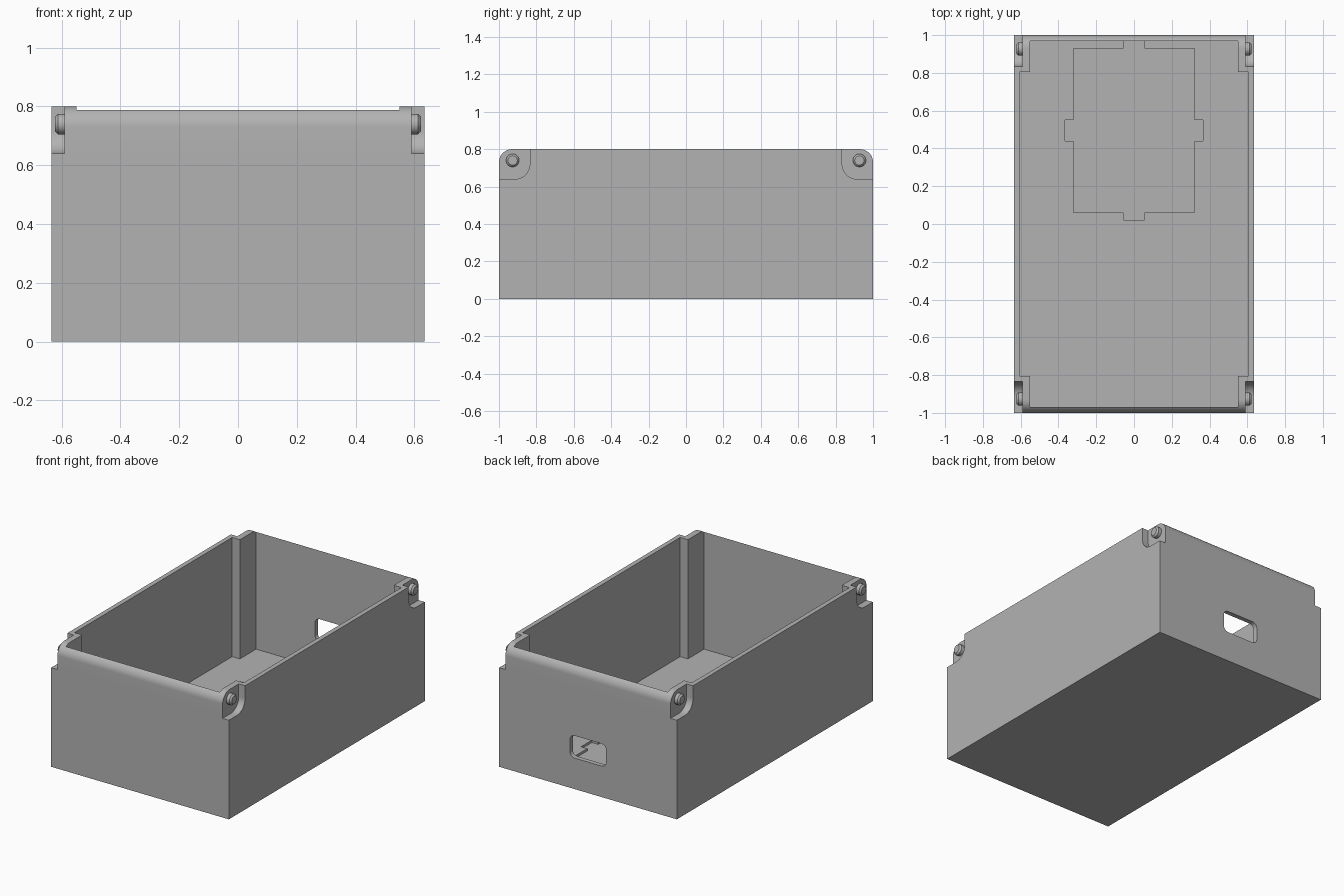
import bpy, bmesh, math
from mathutils import Vector

if "Cube" in bpy.data.objects:
    bpy.data.objects.remove(bpy.data.objects["Cube"])

grey = bpy.data.materials.new("light grey plastic")
grey.diffuse_color = (0.45, 0.45, 0.45, 1)
grey.use_nodes = True
grey.node_tree.nodes["Principled BSDF"].inputs["Base Color"].default_value = grey.diffuse_color


def arc(cx, cy, r, a0, a1, n=12):
    """Points along an arc, angles in degrees."""
    return [(cx + r * math.cos(math.radians(a0 + (a1 - a0) * i / n)),
             cy + r * math.sin(math.radians(a0 + (a1 - a0) * i / n))) for i in range(n + 1)]


def prism(name, pts, axis, lo, hi):
    """Extrude a 2D outline along x (y,z outline), y (x,z outline) or z (x,y outline)."""
    place = {"x": lambda a, b, t: (t, a, b),
             "y": lambda a, b, t: (a, t, b),
             "z": lambda a, b, t: (a, b, t)}[axis]
    bm = bmesh.new()
    face = bm.faces.new([bm.verts.new(place(a, b, lo)) for a, b in pts])
    top = bmesh.ops.extrude_face_region(bm, geom=[face])["geom"]
    bmesh.ops.translate(bm, vec=Vector(place(0, 0, hi - lo)),
                        verts=[v for v in top if isinstance(v, bmesh.types.BMVert)])
    bmesh.ops.recalc_face_normals(bm, faces=bm.faces[:])
    mesh = bpy.data.meshes.new(name)
    bm.to_mesh(mesh)
    bm.free()
    mesh.materials.append(grey)
    obj = bpy.data.objects.new(name, mesh)
    bpy.context.collection.objects.link(obj)
    return obj


def activate(obj):
    bpy.ops.object.select_all(action="DESELECT")
    obj.select_set(True)
    bpy.context.view_layer.objects.active = obj


def cut(obj, cutter):
    mod = obj.modifiers.new("cut", "BOOLEAN")
    mod.operation, mod.solver, mod.object = "DIFFERENCE", "EXACT", cutter
    activate(obj)
    bpy.ops.object.modifier_apply(modifier=mod.name)
    bpy.data.objects.remove(cutter)


# Box body with rounded top edges at both ends
W, H = 0.635, 0.8
outline = [(-1, 0), (1, 0)] + arc(0.93, H - 0.07, 0.07, 0, 90) + arc(-0.93, H - 0.07, 0.07, 90, 180)
body = prism("box_body", outline, "x", -W, W)

# Inner cavity, narrower at the ends so that corner posts remain
quarter = [(0.605, 0.805), (0.55, 0.805), (0.55, 0.97)]
cavity = (quarter + [(-x, y) for x, y in reversed(quarter)]
          + [(-x, -y) for x, y in quarter] + [(x, -y) for x, y in reversed(quarter)])
cut(body, prism("cavity_cutter", cavity, "z", 0.03, 1.0))

# Shallow floor pocket with four tabs
right = [(0.055, 0.02), (0.055, 0.06), (0.32, 0.06), (0.32, 0.44), (0.365, 0.44),
         (0.365, 0.55), (0.32, 0.55), (0.32, 0.93), (0.055, 0.93), (0.055, 0.969)]
pocket = right + [(-x, y) for x, y in reversed(right)]
cut(body, prism("pocket_cutter", pocket, "z", 0.015, 0.05))

# Rounded slot through the back wall
r = 0.035
slot = (arc(0.13 - r, 0.345 - r, r, 0, 90, 8) + arc(-0.13 + r, 0.345 - r, r, 90, 180, 8)
        + arc(-0.13 + r, 0.2 + r, r, 180, 270, 8) + arc(0.13 - r, 0.2 + r, r, 270, 360, 8))
cut(body, prism("slot_cutter", slot, "y", 0.9, 1.1))

# Corner notches, each with a chamfered peg
for sx in (-1, 1):
    for sy in (-1, 1):
        notch = [(1.1, 0.9), (0.835, 0.9)] + arc(0.915, 0.72, 0.08, 180, 270) + [(1.1, 0.64)]
        cut(body, prism("notch_cutter", [(sy * y, z) for y, z in notch], "x", sx * 0.59, sx * 0.7))

        bm = bmesh.new()
        rings = []
        for x, rad in ((0.585, 0.035), (0.612, 0.035), (0.622, 0.025)):
            rings.append([bm.verts.new((sx * x, y, z))
                          for y, z in arc(sy * 0.927, 0.74, rad, 0, 360, 32)[:-1]])
        for a, b in zip(rings, rings[1:]):
            for i in range(32):
                j = (i + 1) % 32
                bm.faces.new((a[i], a[j], b[j], b[i]))
        bm.faces.new(rings[0])
        bm.faces.new(rings[-1])
        bmesh.ops.recalc_face_normals(bm, faces=bm.faces[:])
        mesh = bpy.data.meshes.new("corner_peg")
        bm.to_mesh(mesh)
        bm.free()
        mesh.materials.append(grey)
        peg = bpy.data.objects.new("corner_peg", mesh)
        bpy.context.collection.objects.link(peg)
        activate(peg)
        bpy.ops.object.shade_smooth_by_angle(angle=math.radians(30))

activate(body)
bpy.ops.object.shade_smooth_by_angle(angle=math.radians(30))
